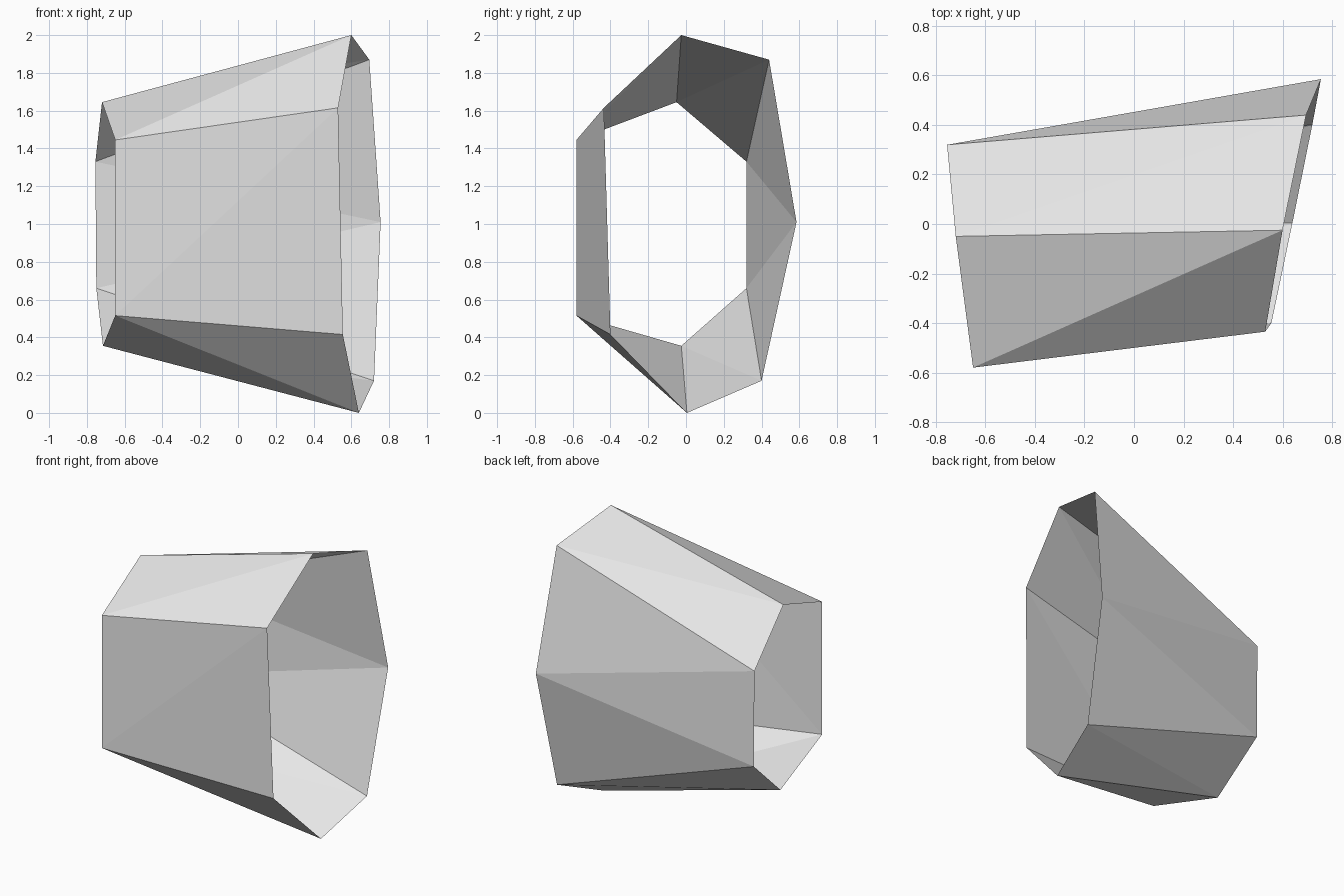
import bpy

if "Cube" in bpy.data.objects:
    bpy.data.objects.remove(bpy.data.objects["Cube"])

# Open faceted sleeve: a six-sided left rim joined to a seven-sided right rim.
# Both rims start at the lower front corner and run up, over the top and back.
left_rim = [(-0.65, -0.58, 0.515), (-0.65, -0.58, 1.445), (-0.72, -0.05, 1.645),
            (-0.755, 0.32, 1.33), (-0.75, 0.32, 0.66), (-0.715, -0.025, 0.355)]
right_rim = [(0.555, -0.40, 0.415), (0.53, -0.435, 1.615), (0.60, -0.025, 2.0),
             (0.695, 0.44, 1.87), (0.755, 0.585, 1.01), (0.72, 0.40, 0.17),
             (0.64, 0.005, 0.0)]
nl, nr = len(left_rim), len(right_rim)

# Wall: zigzag triangles, stepping along the right and left rims in turn
faces = []
l = r = 0
for step in range(nl + nr):
    a, b = l % nl, nl + r % nr
    if step % 2 == 0:
        r += 1
        faces.append((a, b, nl + r % nr))
    else:
        l += 1
        faces.append((a, b, l % nl))

mesh = bpy.data.meshes.new("sleeve")
mesh.from_pydata(left_rim + right_rim, [], faces)
mesh.update()

# Single light grey colour
grey = bpy.data.materials.new("light grey")
grey.diffuse_color = (0.8, 0.8, 0.8, 1)
grey.use_nodes = True
grey.node_tree.nodes["Principled BSDF"].inputs["Base Color"].default_value = grey.diffuse_color
mesh.materials.append(grey)

sleeve = bpy.data.objects.new("sleeve", mesh)
bpy.context.collection.objects.link(sleeve)
